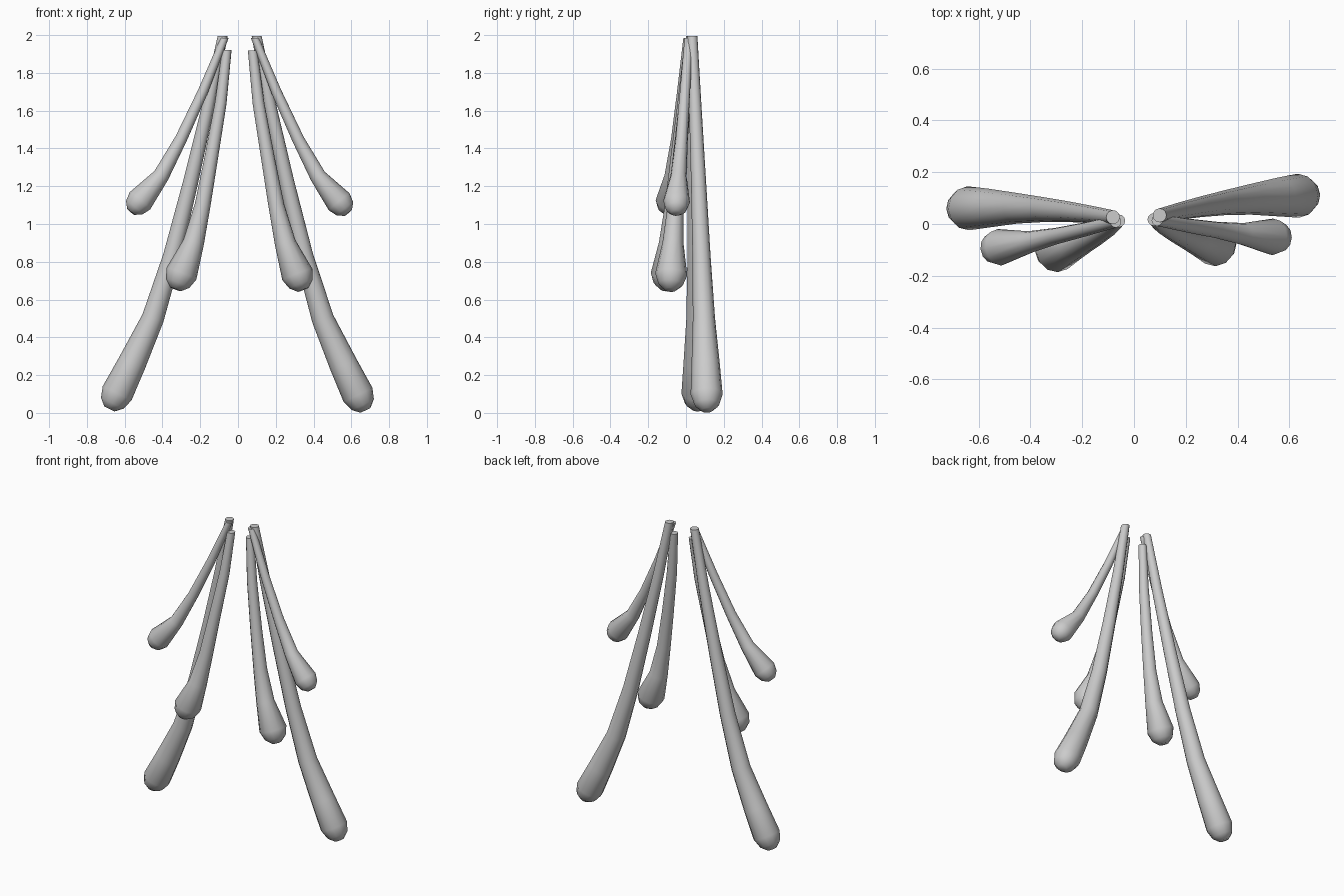
import bpy, bmesh, math
from mathutils import Vector, Matrix

if "Cube" in bpy.data.objects:
    bpy.data.objects.remove(bpy.data.objects["Cube"])

SIDES = 12
# whole cluster is turned and leaned very slightly
POSE = Matrix.Rotation(0.005, 4, 'Y') @ Matrix.Rotation(0.038, 4, 'Z')


def strand(name, rings, tip, side):
    """Loft a tapering club along (x, y, z, radius) rings; tip = (distance, radius) rounding rings."""
    pts = [Vector(r[:3]) for r in rings]
    rad = [r[3] for r in rings]
    end, d = pts[-1].copy(), (pts[-1] - pts[-2]).normalized()
    for dist, r in tip:
        pts.append(end + d * dist)
        rad.append(r)
    bm = bmesh.new()
    loops = []
    for i, p in enumerate(pts):
        t = (pts[min(i + 1, len(pts) - 1)] - pts[max(i - 1, 0)]).normalized()
        u = Vector((0, 1, 0)).cross(t).normalized()
        v = t.cross(u)
        ring = []
        for k in range(SIDES):
            a = 2 * math.pi * k / SIDES
            q = p + (u * math.cos(a) + v * math.sin(a)) * rad[i]
            if i == 0:
                q.z = p.z  # level cut at the top
            q.x *= side
            ring.append(bm.verts.new(POSE @ q))
        loops.append(ring)
    for a, b in zip(loops, loops[1:]):
        for k in range(SIDES):
            n = (k + 1) % SIDES
            bm.faces.new((a[k], a[n], b[n], b[k]))
    bm.faces.new(loops[0])
    bm.faces.new(loops[-1])
    bmesh.ops.recalc_face_normals(bm, faces=bm.faces)
    me = bpy.data.meshes.new(name)
    bm.to_mesh(me)
    bm.free()
    ob = bpy.data.objects.new(name, me)
    bpy.context.collection.objects.link(ob)
    bpy.ops.object.select_all(action='DESELECT')
    ob.select_set(True)
    bpy.context.view_layer.objects.active = ob
    bpy.ops.object.shade_smooth_by_angle(angle=math.radians(50))


# long, middle and short strands, described for the right side
STRANDS = {
    "long_strand": ([(.090, .030, 1.995, .027), (.165, .043, 1.62, .033),
                     (.255, .057, 1.22, .040), (.350, .069, .83, .048),
                     (.450, .078, .50, .059), (.560, .083, .26, .075),
                     (.638, .085, .10, .085)],
                    [(.058, .066), (.092, .030)]),
    "middle_strand": ([(.068, .015, 1.92, .025), (.100, -.010, 1.64, .031),
                       (.150, -.040, 1.35, .036), (.195, -.062, 1.10, .042),
                       (.243, -.078, .90, .056), (.307, -.090, .735, .085)],
                      [(.055, .066), (.088, .030)]),
    "short_strand": ([(.080, .012, 1.985, .023), (.195, -.013, 1.70, .027),
                      (.310, -.035, 1.45, .032), (.415, -.055, 1.255, .043),
                      (.528, -.070, 1.12, .071)],
                     [(.048, .056), (.076, .025)]),
}
for name, (rings, tip) in STRANDS.items():
    for label, side in (("right", 1), ("left", -1)):
        strand(f"{name}_{label}", rings, tip, side)
